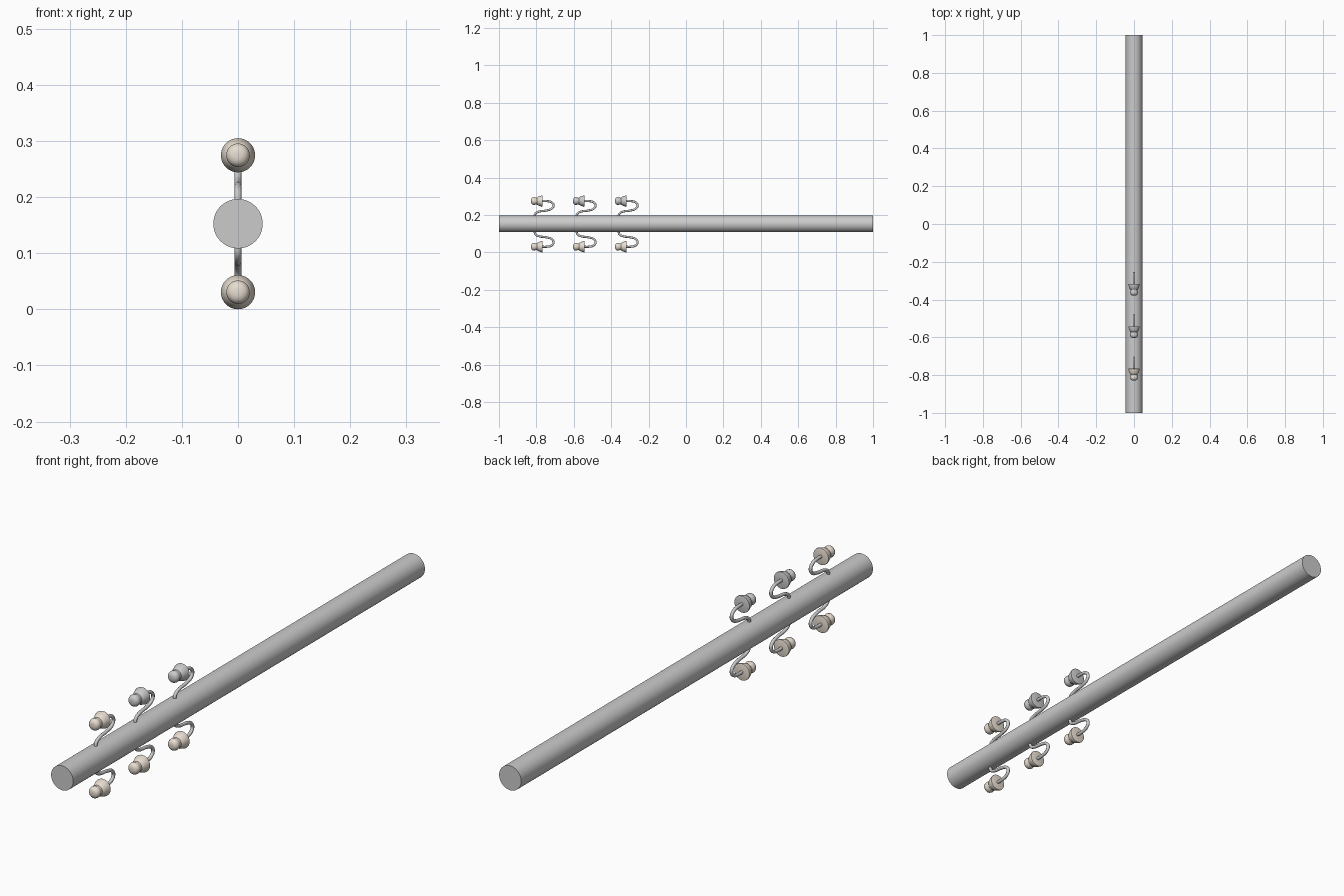
import bpy, bmesh, math
from mathutils import Matrix

if "Cube" in bpy.data.objects:
    bpy.data.objects.remove(bpy.data.objects["Cube"])

MID = 0.1525          # height of the pole axis
STEP = 0.2246         # spacing of the insulator pairs

cream = bpy.data.materials.new("cream_ceramic")
cream.diffuse_color = (0.80, 0.72, 0.63, 1)
cream.use_nodes = True
cream.node_tree.nodes["Principled BSDF"].inputs["Base Color"].default_value = cream.diffuse_color


def smooth(ob):
    bpy.ops.object.select_all(action='DESELECT')
    ob.select_set(True)
    bpy.context.view_layer.objects.active = ob
    bpy.ops.object.shade_smooth_by_angle(angle=math.radians(35))


# pole
bpy.ops.mesh.primitive_cylinder_add(vertices=48, radius=0.0440, depth=2,
                                    location=(0, 0, MID), rotation=(math.pi / 2, 0, 0))
pole = bpy.context.object
pole.name = "pole"
smooth(pole)

# insulator profile: (y, radius), from rounded nose to wide skirt
PROFILE = [(-0.828, 0.0), (-0.828, 0.007), (-0.826, 0.014), (-0.821, 0.019),
           (-0.814, 0.021), (-0.807, 0.020), (-0.802, 0.0175), (-0.797, 0.018),
           (-0.793, 0.022), (-0.788, 0.0245), (-0.771, 0.0305), (-0.767, 0.030),
           (-0.766, 0.027), (-0.766, 0.0)]

# hook path: (y, height above the pole axis)
HOOK = [(-0.810, 0.036), (-0.806, 0.054), (-0.788, 0.065), (-0.745, 0.072),
        (-0.716, 0.083), (-0.708, 0.100), (-0.720, 0.116), (-0.745, 0.122),
        (-0.775, 0.122)]


def insulator(name, dy, side, mat):
    bm = bmesh.new()
    vs = [bm.verts.new((0, y + dy, r)) for y, r in PROFILE]
    es = [bm.edges.new(p) for p in zip(vs, vs[1:])]
    bmesh.ops.spin(bm, geom=vs + es, cent=(0, 0, 0), axis=(0, 1, 0),
                   angle=math.tau, steps=32, use_duplicate=False)
    bmesh.ops.remove_doubles(bm, verts=bm.verts, dist=1e-5)
    bmesh.ops.recalc_face_normals(bm, faces=bm.faces)
    bmesh.ops.transform(bm, verts=bm.verts,
                        matrix=Matrix.Translation((0, 0, MID + side * 0.122)))
    me = bpy.data.meshes.new(name)
    bm.to_mesh(me)
    bm.free()
    ob = bpy.data.objects.new(name, me)
    bpy.context.collection.objects.link(ob)
    if mat:
        me.materials.append(mat)
    smooth(ob)


def hook(name, dy, side):
    cu = bpy.data.curves.new(name, 'CURVE')
    cu.dimensions = '3D'
    cu.bevel_depth = 0.006
    cu.bevel_resolution = 3
    cu.use_fill_caps = True
    cu.resolution_u = 6
    sp = cu.splines.new('BEZIER')
    sp.bezier_points.add(len(HOOK) - 1)
    for p, (y, h) in zip(sp.bezier_points, HOOK):
        p.co = (0, y + dy, MID + side * h)
        p.handle_left_type = p.handle_right_type = 'AUTO'
    bpy.context.collection.objects.link(bpy.data.objects.new(name, cu))


# three mirrored pairs; two of the upper insulators are plain grey
for i in range(3):
    for side, label in ((1, "upper"), (-1, "lower")):
        hook(f"{label}_hook_{i + 1}", i * STEP, side)
        insulator(f"{label}_insulator_{i + 1}", i * STEP, side,
                  None if side > 0 and i > 0 else cream)
